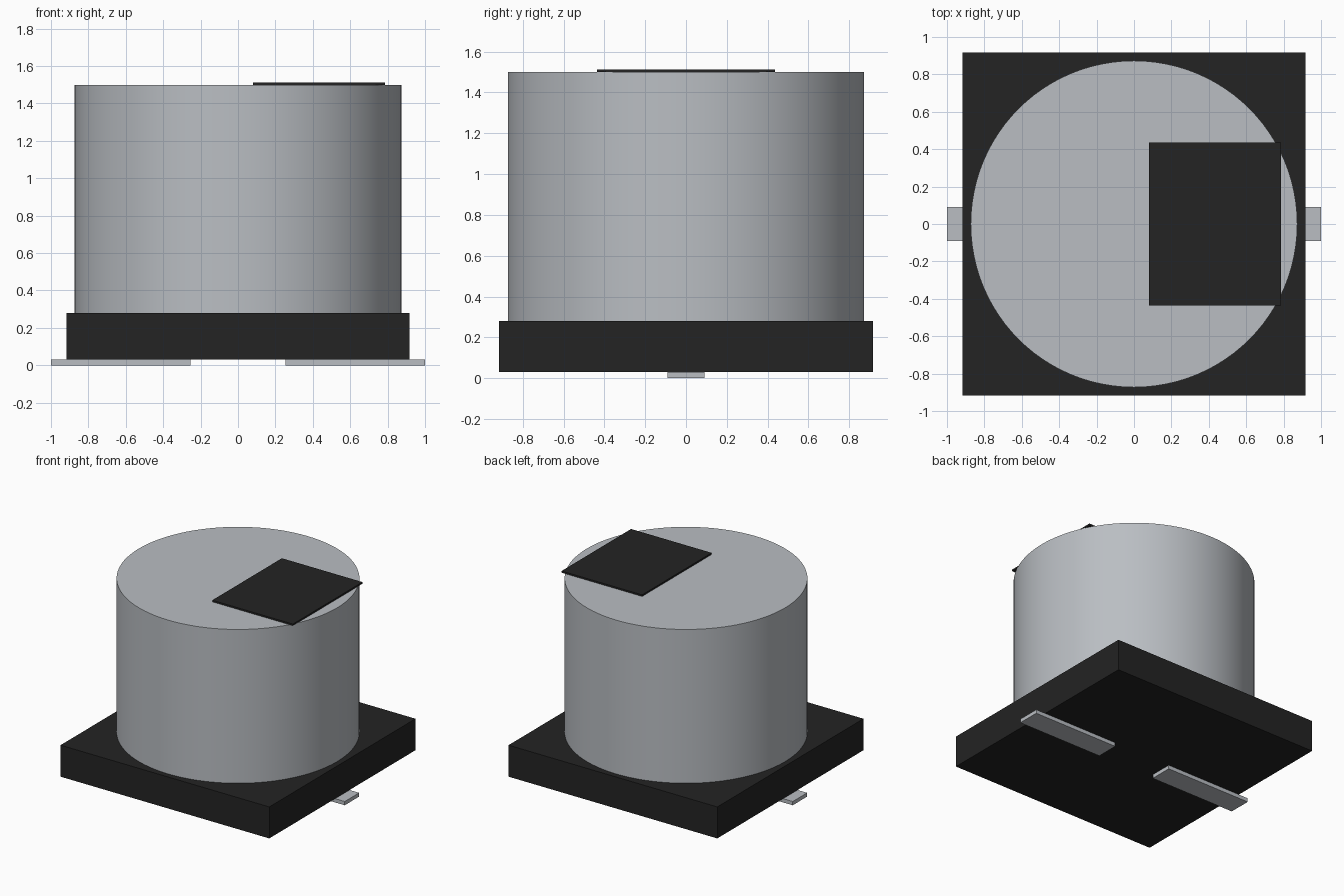
import bpy
import math

cube = bpy.data.objects.get("Cube")
if cube:
    bpy.data.objects.remove(cube, do_unlink=True)


def make_material(name, colour):
    mat = bpy.data.materials.new(name)
    mat.use_nodes = True
    mat.diffuse_color = colour
    mat.node_tree.nodes["Principled BSDF"].inputs["Base Color"].default_value = colour
    return mat


silver = make_material("silver grey", (0.49, 0.515, 0.545, 1))
black = make_material("black plastic", (0.017, 0.017, 0.017, 1))


def box(name, low, high, mat):
    """Box between two opposite corners."""
    centre = [(a + b) / 2 for a, b in zip(low, high)]
    bpy.ops.mesh.primitive_cube_add(size=1, location=centre)
    obj = bpy.context.object
    obj.name = name
    obj.scale = [b - a for a, b in zip(low, high)]
    bpy.ops.object.transform_apply(location=False, rotation=False, scale=True)
    obj.data.materials.append(mat)
    return obj


# Square base
half = 0.916
base_bottom, base_top, can_top = 0.03, 0.28, 1.5
box("base", (-half, -half, base_bottom), (half, half, base_top), black)

# Cylindrical can
bpy.ops.mesh.primitive_cylinder_add(
    vertices=96, radius=0.873, depth=can_top - base_top,
    location=(0, 0, (can_top + base_top) / 2))
can = bpy.context.object
can.name = "can"
can.data.materials.append(silver)
bpy.ops.object.shade_smooth_by_angle(angle=math.radians(30))

# Polarity marking plate on top
box("polarity_mark", (0.08, -0.436, can_top), (0.787, 0.436, can_top + 0.013), black)

# Flat contact leads under the base
box("left_lead", (0.253, -0.09, 0), (1, 0.09, base_bottom), silver)
box("right_lead", (-1, -0.09, 0), (-0.253, 0.09, base_bottom), silver)
